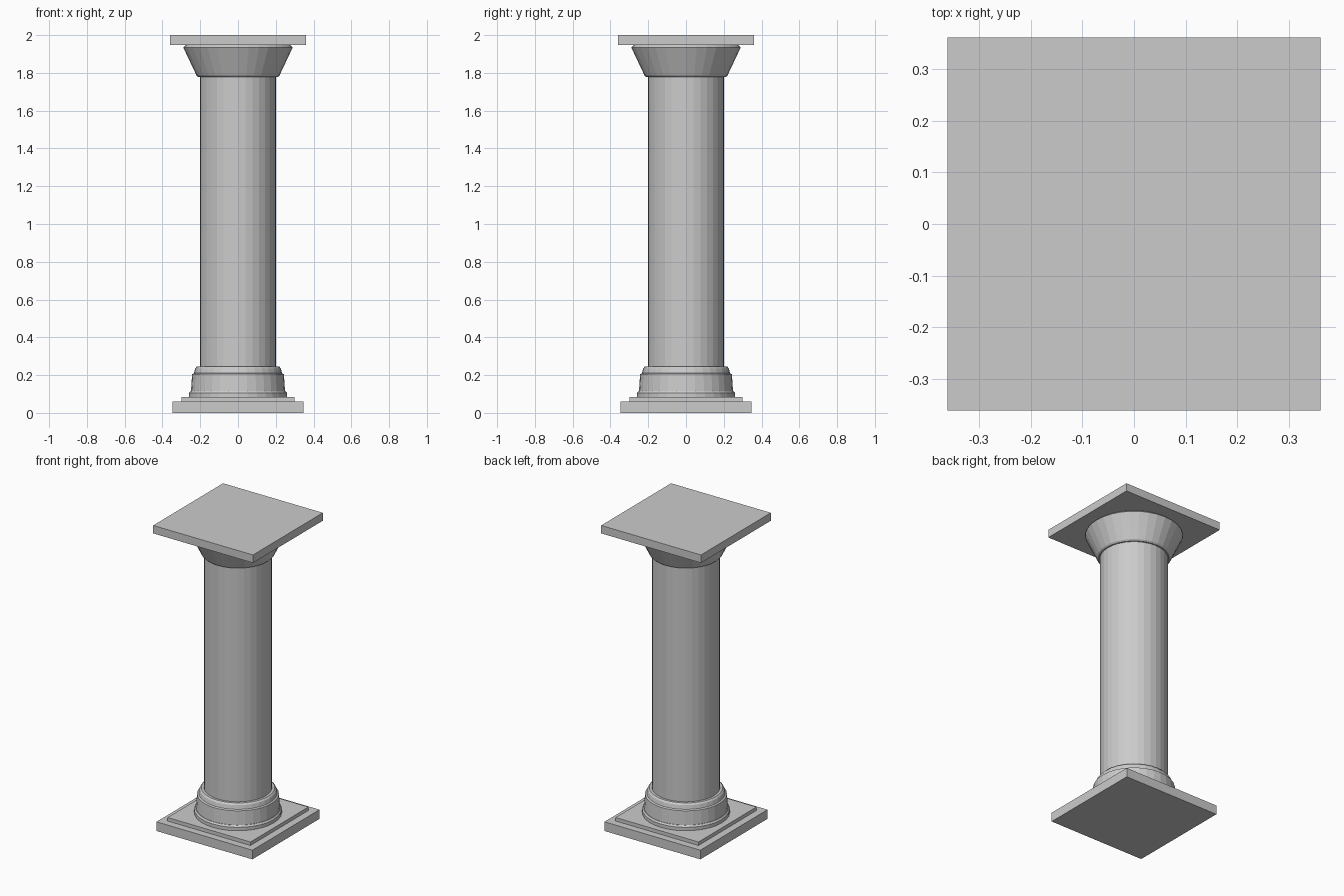
import bpy, bmesh, math

if "Cube" in bpy.data.objects:
    bpy.data.objects.remove(bpy.data.objects["Cube"])

SIDES = 32


def finish(name, bm):
    bmesh.ops.recalc_face_normals(bm, faces=bm.faces)
    mesh = bpy.data.meshes.new(name)
    bm.to_mesh(mesh)
    bm.free()
    obj = bpy.data.objects.new(name, mesh)
    bpy.context.collection.objects.link(obj)
    return obj


def slab(name, half, z0, z1):
    bm = bmesh.new()
    bmesh.ops.create_cube(bm, size=1)
    for v in bm.verts:
        v.co.x *= 2 * half
        v.co.y *= 2 * half
        v.co.z = z0 if v.co.z < 0 else z1
    return finish(name, bm)


def turned(name, profile):
    """Closed solid turned from (radius, height) points, bottom to top."""
    bm = bmesh.new()
    rings = []
    for r, z in profile:
        rings.append([bm.verts.new((r * math.cos(2 * math.pi * i / SIDES),
                                    r * math.sin(2 * math.pi * i / SIDES), z))
                      for i in range(SIDES)])
    for a, b in zip(rings, rings[1:]):
        for i in range(SIDES):
            j = (i + 1) % SIDES
            bm.faces.new((a[i], a[j], b[j], b[i]))
    bm.faces.new(rings[0][::-1])
    bm.faces.new(rings[-1])
    return finish(name, bm)


# Square base steps
slab("plinth", 0.347, 0.0, 0.06)
slab("plinth_step", 0.30, 0.06, 0.083)

# Round base mouldings
turned("base_mouldings", [
    (0.26, 0.083), (0.26, 0.105), (0.252, 0.115), (0.249, 0.115),
    (0.243, 0.205), (0.233, 0.21), (0.227, 0.235), (0.218, 0.245)])

# Plain shaft
turned("shaft", [(0.202, 0.245), (0.202, 1.78)])

# Flared capital with a small chamfer at each rim
turned("capital", [
    (0.21, 1.777), (0.219, 1.785), (0.29, 1.935), (0.275, 1.948)])

# Square top slab
slab("abacus", 0.361, 1.948, 2.0)
